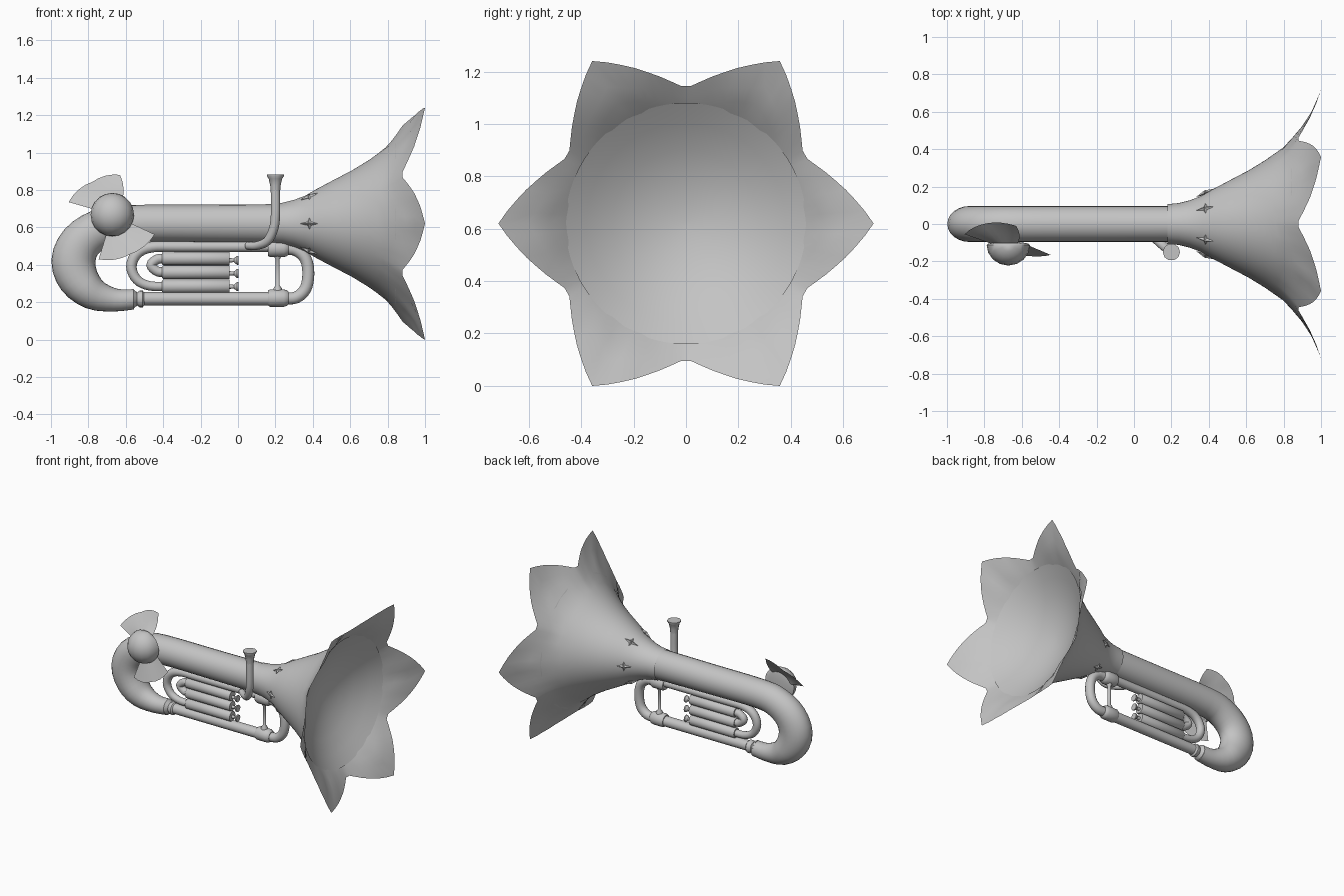
import bpy, bmesh, math
from mathutils import Vector

if "Cube" in bpy.data.objects:
    bpy.data.objects.remove(bpy.data.objects["Cube"], do_unlink=True)

GREY = (0.55, 0.55, 0.55, 1)
metal = bpy.data.materials.new("plain grey metal")
metal.use_nodes = True
metal.diffuse_color = GREY
metal.node_tree.nodes["Principled BSDF"].inputs["Base Color"].default_value = GREY
AXIS_Z = 0.62          # height of the bell axis


def finish(name, bm, angle=40):
    bmesh.ops.recalc_face_normals(bm, faces=bm.faces)
    me = bpy.data.meshes.new(name)
    bm.to_mesh(me)
    bm.free()
    ob = bpy.data.objects.new(name, me)
    bpy.context.collection.objects.link(ob)
    me.materials.append(metal)
    bpy.ops.object.select_all(action='DESELECT')
    ob.select_set(True)
    bpy.context.view_layer.objects.active = ob
    bpy.ops.object.shade_smooth_by_angle(angle=math.radians(angle))


def bridge(bm, a, b, closed=True):
    n = len(a)
    for i in range(n if closed else n - 1):
        j = (i + 1) % n
        bm.faces.new((a[i], a[j], b[j], b[i]))


def ring(bm, centre, tangent, radius, n, depth=1.0):
    """Circle across the tangent; depth limits its half width in y."""
    side = tangent.cross(Vector((0, 1, 0))).normalized()
    up = tangent.cross(side).normalized()
    return [bm.verts.new(centre + radius * math.cos(t) * side + min(radius, depth) * math.sin(t) * up)
            for t in (2 * math.pi * i / n for i in range(n))]


def catmull(pts, steps):
    """Smooth a list of equal-length vectors."""
    p = [Vector(q) for q in pts]
    p = [2 * p[0] - p[1]] + p + [2 * p[-1] - p[-2]]
    out = []
    for i in range(1, len(p) - 2):
        for k in range(steps):
            t = k / steps
            a, b, c, d = p[i - 1:i + 3]
            out.append(0.5 * (2 * b + (c - a) * t + (2 * a - 5 * b + 4 * c - d) * t * t
                              + (3 * b - a - 3 * c + d) * t ** 3))
    return out + [p[-2]]


def pipe(name, pts, n=16, steps=4, depth=1.0):
    """Sweep a circle along points (x, y, z, radius)."""
    path = catmull(pts, steps)
    bm = bmesh.new()
    rings = []
    for i, q in enumerate(path):
        tan = (path[min(i + 1, len(path) - 1)] - path[max(i - 1, 0)]).to_3d().normalized()
        rings.append(ring(bm, q.to_3d(), tan, q[3], n, depth))
    for a, b in zip(rings, rings[1:]):
        bridge(bm, a, b)
    bm.faces.new(rings[0])
    bm.faces.new(rings[-1])
    finish(name, bm)


def lathe(name, origin, axis, profile, n=16):
    """Revolve (distance along axis, radius) points, closed at both ends."""
    bm = bmesh.new()
    o, ax = Vector(origin), Vector(axis)
    rings = [ring(bm, o + ax * h, ax, r, n) for h, r in profile]
    for a, b in zip(rings, rings[1:]):
        bridge(bm, a, b)
    bm.faces.new(rings[0])
    bm.faces.new(rings[-1])
    finish(name, bm)


def lerp(table, v):
    for (a, fa), (b, fb) in zip(table, table[1:]):
        if v <= b + 1e-9:
            return fa + (fb - fa) * max(0, (v - a) / (b - a))
    return table[-1][1]


X, Z = (1, 0, 0), (0, 0, 1)

# Flower-shaped bell: flared sheet with six pointed petals and a shallow inner bowl
flare = [(0.18, 0.106), (0.24, 0.112), (0.3, 0.127), (0.36, 0.15), (0.42, 0.185), (0.52, 0.238),
         (0.61, 0.285), (0.7, 0.34), (0.8, 0.41), (0.87, 0.487), (0.935, 0.568), (1.0, 0.716)]
lip_x = [(0, 1.0), (8, 0.975), (16, 0.942), (30, 0.87)]        # by angle from a petal tip
lip_r = [(0, 0.716), (8, 0.652), (16, 0.594), (23, 0.55), (30, 0.515)]
bowl = [(0.845, 0.46), (0.79, 0.38), (0.73, 0.28), (0.69, 0.18), (0.665, 0.08), (0.66, 0.01)]
START, SEG, LIP_ROWS = 0.7, 90, 6


def bell_ring(bm, row_point):
    verts = []
    for i in range(SEG):
        deg = i * 360 / SEG
        x, r = row_point(abs((deg + 30) % 60 - 30))
        t = math.radians(deg)
        verts.append(bm.verts.new((x, r * math.cos(t), AXIS_Z + r * math.sin(t))))
    return verts


def lip_point(off, u):
    edge = lerp(lip_x, off)
    x = START + (edge - START) * u
    return x, lerp(flare, x) * (1 + (lerp(lip_r, off) / lerp(flare, edge) - 1) * u * u)


bm = bmesh.new()
rows = [bell_ring(bm, lambda off, p=p: p) for p in flare[:8]]
rows += [bell_ring(bm, lambda off, u=(k + 1) / LIP_ROWS: lip_point(off, u)) for k in range(LIP_ROWS)]
for a, b in zip(rows, rows[1:]):
    bridge(bm, a, b)
finish("flower_bell", bm, 60)

bm = bmesh.new()
rows = [bell_ring(bm, lambda off, p=p: p) for p in bowl]
for a, b in zip(rows, rows[1:]):
    bridge(bm, a, b)
bm.faces.new(rows[-1])
finish("bell_bowl", bm, 60)

# Main tube with the big left-hand bend
pipe("main_tube", [(0.2, 0, 0.62, 0.104), (-0.2, 0, 0.621, 0.1), (-0.6, 0, 0.62, 0.099),
                   (-0.74, 0, 0.592, 0.104), (-0.84, 0, 0.52, 0.112), (-0.88, 0, 0.42, 0.118),
                   (-0.85, 0, 0.32, 0.109), (-0.77, 0, 0.243, 0.086), (-0.66, 0, 0.212, 0.062),
                   (-0.56, 0, 0.215, 0.054)], n=24, steps=3, depth=0.096)
lathe("bend_collar", (-0.57, 0, 0.217), X, [(0, 0.054), (0.01, 0.054), (0.03, 0.035), (0.045, 0.045),
                                          (0.06, 0.045), (0.07, 0.034)])

# Lower and upper pipes, joined by the right-hand loop
pipe("lower_pipe", [(-0.52, 0, 0.219, 0.036), (0.18, 0, 0.219, 0.036)], steps=1)
pipe("right_loop", [(0.24, 0, 0.22, 0.032), (0.31, 0, 0.225, 0.032), (0.36, 0, 0.27, 0.032),
                    (0.376, 0, 0.35, 0.032), (0.362, 0, 0.43, 0.032), (0.31, 0, 0.478, 0.032),
                    (0.24, 0, 0.487, 0.032)])
pipe("left_loop", [(0.2, 0, 0.497, 0.029), (-0.3, 0, 0.497, 0.029), (-0.46, 0, 0.495, 0.029),
                   (-0.54, 0, 0.46, 0.029), (-0.57, 0, 0.39, 0.028), (-0.54, 0, 0.32, 0.026),
                   (-0.47, 0, 0.287, 0.025), (-0.36, 0, 0.285, 0.025)])
for name, z in (("lower_coupler", 0.222), ("upper_coupler", 0.488)):
    lathe(name, (0.16, 0, z), X, [(0, 0.04), (0.012, 0.047), (0.085, 0.047), (0.1, 0.042), (0.11, 0.034)])
lathe("brace_rod", (0.212, 0, 0.25), Z, [(0, 0.024), (0.025, 0.022), (0.04, 0.011), (0.18, 0.011),
                                        (0.195, 0.02), (0.22, 0.022)], 12)

# Three valves with stems and finger buttons
for i, z in enumerate((0.285, 0.36, 0.434)):
    lathe(f"valve_{i + 1}", (-0.405, 0, z), X, [(0, 0.032), (0.006, 0.037), (0.355, 0.037), (0.36, 0.034)])
    lathe(f"valve_button_{i + 1}", (-0.05, 0, z - 0.002 - 0.004 * i), X,
          [(0, 0.012), (0.028, 0.01), (0.044, 0.024), (0.052, 0.024)], 12)
pipe("valve_crook", [(-0.39, 0, 0.432, 0.026), (-0.43, 0, 0.43, 0.026), (-0.465, 0, 0.398, 0.026),
                     (-0.43, 0, 0.364, 0.026), (-0.39, 0, 0.362, 0.026)])

# Mouthpiece: bent lead pipe and flared cup
pipe("mouth_pipe", [(0.05, -0.03, 0.502, 0.02), (0.1, -0.07, 0.502, 0.022), (0.155, -0.115, 0.525, 0.024),
                    (0.188, -0.14, 0.585, 0.025), (0.2, -0.15, 0.66, 0.025), (0.2, -0.15, 0.8, 0.025)])
lathe("mouth_cup", (0.2, -0.15, 0.79), Z, [(0, 0.025), (0.035, 0.028), (0.07, 0.036), (0.085, 0.046),
                                          (0.093, 0.046)], 10)

# Six star studs around the bell throat, lying along the flare
slope = Vector((0.91, 0.41))
for s in range(6):
    t = math.radians(60 * s)
    out = Vector((0, math.cos(t), math.sin(t)))
    across = Vector((0, -math.sin(t), math.cos(t)))
    along = Vector((slope.x, 0, 0)) + out * slope.y
    normal = out * slope.x - Vector((slope.y, 0, 0))
    base = Vector((0.382, 0, AXIS_Z)) + out * 0.167
    bm = bmesh.new()
    star = []
    for i in range(8):
        a = i * math.pi / 4
        r = 0.014 if i % 2 else (0.055 if i % 4 == 0 else 0.032)
        star.append(bm.verts.new(base + along * r * math.cos(a) + across * r * math.sin(a)))
    for h in (0.014, -0.01):
        tip = bm.verts.new(base + normal * h)
        for i in range(8):
            bm.faces.new((star[i], star[(i + 1) % 8], tip))
    finish(f"star_stud_{s + 1}", bm, 10)

# Ornament on the left: a domed bud with two broad cupped petals behind it
bm = bmesh.new()
bmesh.ops.create_uvsphere(bm, u_segments=16, v_segments=10, radius=0.116)
for v in bm.verts:
    v.co = Vector((v.co.x - 0.672, v.co.y * (0.95 if v.co.y < 0 else 0.15) - 0.112, v.co.z + 0.668))
finish("bud", bm)


def petal(name, start, end, widen, outer, y_in, y_start, y_mid, y_end):
    """Fan between two angles; widen spreads the far edge near the bud."""
    bm = bmesh.new()
    rows, n = [], 8
    for k in range(5):
        u = k / 4
        row = []
        for i in range(n + 1):
            w = i / n
            t = math.radians(start + (end - widen * (1 - u) - start) * w)
            bow = 1 - (2 * w - 1) ** 2
            r = 0.08 + (lerp(outer, w) - 0.08) * u
            rim = y_start + (y_end - y_start) * w
            rim += (y_mid - (y_start + y_end) / 2) * bow
            row.append(bm.verts.new((-0.672 + r * math.cos(t), y_in + u * (rim - y_in),
                                     0.668 + r * math.sin(t))))
        rows.append(row)
    for a, b in zip(rows, rows[1:]):
        bridge(bm, a, b, closed=False)
    finish(name, bm, 60)


petal("upper_petal", 164, 79, 26, [(0, 0.243), (0.5, 0.205), (1, 0.217)], -0.11, -0.055, 0.005, -0.01)
petal("lower_petal", -107, -25, 0, [(0, 0.25), (0.5, 0.232), (1, 0.25)], -0.1, -0.13, -0.17, -0.165)
